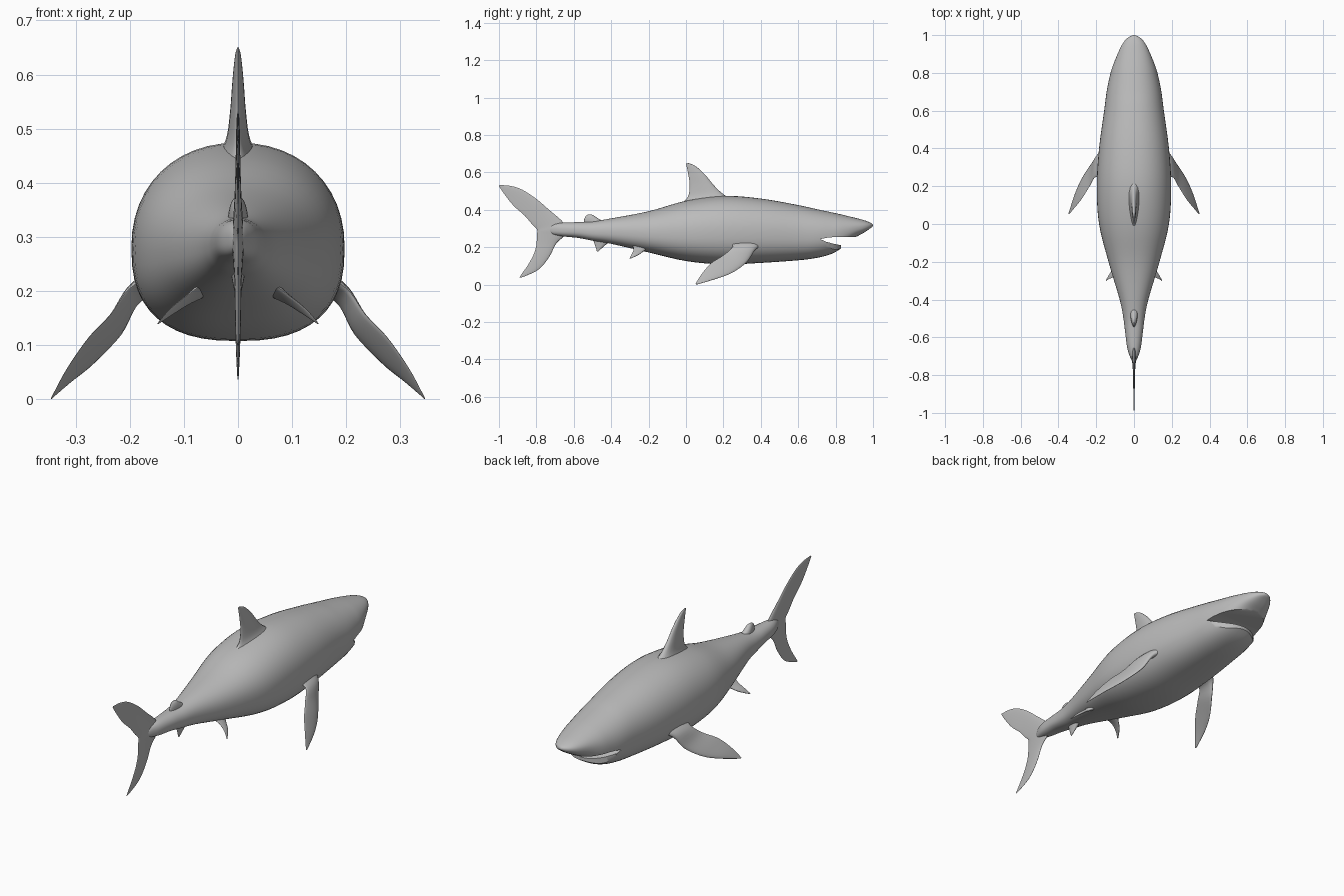
import bpy, bmesh, math
from mathutils import Vector

grey = bpy.data.materials.new("shark grey")
grey.diffuse_color = (0.5, 0.5, 0.5, 1)


def spline(rows, steps):
    """Catmull-Rom interpolation of equally long tuples."""
    out = []
    n = len(rows)
    for i in range(n - 1):
        p = [rows[max(i - 1, 0)], rows[i], rows[i + 1], rows[min(i + 2, n - 1)]]
        for s in range(steps):
            t = s / steps
            out.append([0.5 * (2 * b + (c - a) * t + (2 * a - 5 * b + 4 * c - d) * t * t
                               + (3 * b - a - 3 * c + d) * t ** 3)
                        for a, b, c, d in zip(*p)])
    out.append(list(rows[-1]))
    return out


def loft(name, rings):
    """Skin closed rings of points and cap both ends."""
    bm = bmesh.new()
    loops = [[bm.verts.new(p) for p in r] for r in rings]
    n = len(loops[0])
    for a, b in zip(loops, loops[1:]):
        for i in range(n):
            j = (i + 1) % n
            bm.faces.new((a[i], a[j], b[j], b[i]))
    bm.faces.new(loops[0])
    bm.faces.new(loops[-1])
    bmesh.ops.recalc_face_normals(bm, faces=bm.faces)
    me = bpy.data.meshes.new(name)
    bm.to_mesh(me)
    bm.free()
    me.materials.append(grey)
    ob = bpy.data.objects.new(name, me)
    bpy.context.collection.objects.link(ob)
    return ob


def activate(ob):
    bpy.ops.object.select_all(action='DESELECT')
    ob.select_set(True)
    bpy.context.view_layer.objects.active = ob


def smooth(ob, angle=50):
    activate(ob)
    bpy.ops.object.shade_smooth_by_angle(angle=math.radians(angle))


def fin(name, stations, side=1):
    """Stations: leading edge xyz, trailing edge xyz, half thickness."""
    rows = spline(stations, 5)
    chord = sum((Vector(r[0:3]) - Vector(r[3:6]) for r in rows), Vector())
    span = Vector(rows[-1][0:3]) - Vector(rows[0][0:3])
    normal = chord.cross(span).normalized()
    rings = []
    for r in rows:
        lead, trail, thick = Vector(r[0:3]), Vector(r[3:6]), max(r[6], 0.0005)
        ring = []
        for k in range(20):
            a = math.tau * k / 20
            u = (1 + math.cos(a)) / 2
            p = trail.lerp(lead, u) + normal * thick * math.sin(a) * (0.55 + 0.65 * u)
            ring.append((p.x * side, p.y, p.z))
        rings.append(ring)
    smooth(loft(name, rings), 70)


def median_fin(name, stations):
    """Fin on the centre plane: leading y z, trailing y z, half thickness."""
    fin(name, [(0, a, b, 0, c, d, t) for a, b, c, d, t in stations])


# body: y, half width, top z, bottom z
body_stations = [
    (-0.74, 0.003, 0.302, 0.285), (-0.71, 0.018, 0.322, 0.268), (-0.66, 0.035, 0.331, 0.258),
    (-0.58, 0.046, 0.334, 0.25), (-0.5, 0.056, 0.338, 0.235), (-0.4, 0.076, 0.354, 0.218),
    (-0.2, 0.135, 0.392, 0.172), (0.0, 0.185, 0.448, 0.126), (0.2, 0.197, 0.474, 0.108),
    (0.4, 0.185, 0.46, 0.116), (0.6, 0.158, 0.425, 0.13), (0.7, 0.145, 0.403, 0.143),
    (0.775, 0.13, 0.387, 0.163), (0.83, 0.115, 0.375, 0.194), (0.9, 0.087, 0.358, 0.248),
    (0.95, 0.063, 0.345, 0.277), (0.98, 0.04, 0.334, 0.297), (0.995, 0.018, 0.326, 0.308),
    (1.0, 0.002, 0.319, 0.316)]


def body_ring(y, w, top, bottom):
    mid = bottom + (top - bottom) * 0.47
    ring = []
    for k in range(48):
        a = math.tau * k / 48
        c, s = math.cos(a), math.sin(a)
        e = 2 / 2.15 if s > 0 else 2 / 2.5
        h = top - mid if s > 0 else mid - bottom
        ring.append((w * math.copysign(abs(c) ** e, c), y,
                     mid + h * math.copysign(abs(s) ** e, s)))
    return ring


body = loft("body", [body_ring(*r) for r in spline(body_stations, 5)])

# mouth: a side slot, then a rounded front for the lower jaw
slot = [(0.718, 0.243), (0.75, 0.25), (0.79, 0.254), (0.92, 0.256), (0.92, 0.15),
        (0.84, 0.15), (0.84, 0.208), (0.79, 0.218), (0.75, 0.229)]
slot_cutter = loft("mouth_slot_cutter", [[(x, y, z) for y, z in slot] for x in (-0.3, 0.3)])
jaw = [(x / 100, 0.83 - 5 * (x / 100) ** 2) for x in range(-13, 14)]
jaw = [(-0.3, 0.745)] + jaw + [(0.3, 0.745), (0.3, 0.91), (-0.3, 0.91)]
jaw_cutter = loft("jaw_front_cutter", [[(x, y, z) for x, y in jaw] for z in (0.05, 0.237)])
for cutter in (slot_cutter, jaw_cutter):
    cutter.hide_render = True
    mod = body.modifiers.new("mouth", 'BOOLEAN')
    mod.operation = 'DIFFERENCE'
    mod.solver = 'EXACT'
    mod.object = cutter
    activate(body)
    bpy.ops.object.modifier_apply(modifier=mod.name)
    bpy.data.objects.remove(cutter)
smooth(body, 40)

# fins on the centre plane
median_fin("dorsal_fin", [
    (0.26, 0.445, -0.03, 0.43, 0.045), (0.195, 0.487, 0.01, 0.47, 0.024),
    (0.15, 0.53, 0.02, 0.53, 0.016), (0.10, 0.59, 0.012, 0.59, 0.011),
    (0.05, 0.634, 0.003, 0.634, 0.006), (0.012, 0.65, 0.0, 0.647, 0.002)])
median_fin("tail_fin", [
    (-0.997, 0.532, -1.0, 0.526, 0.001), (-0.94, 0.528, -0.965, 0.475, 0.003),
    (-0.877, 0.508, -0.92, 0.42, 0.004), (-0.80, 0.458, -0.862, 0.368, 0.005),
    (-0.73, 0.398, -0.825, 0.325, 0.007), (-0.66, 0.337, -0.80, 0.30, 0.01),
    (-0.64, 0.295, -0.795, 0.285, 0.012), (-0.655, 0.257, -0.797, 0.265, 0.01),
    (-0.695, 0.218, -0.80, 0.21, 0.007), (-0.73, 0.15, -0.815, 0.16, 0.006),
    (-0.785, 0.083, -0.845, 0.105, 0.004), (-0.86, 0.045, -0.875, 0.062, 0.002),
    (-0.888, 0.037, -0.89, 0.04, 0.001)])
median_fin("second_dorsal_fin", [
    (-0.43, 0.33, -0.545, 0.32, 0.022), (-0.475, 0.357, -0.545, 0.347, 0.017),
    (-0.492, 0.369, -0.536, 0.366, 0.011), (-0.505, 0.375, -0.525, 0.374, 0.003)])
median_fin("anal_fin", [
    (-0.40, 0.235, -0.5, 0.25, 0.016), (-0.435, 0.208, -0.486, 0.21, 0.009),
    (-0.455, 0.19, -0.48, 0.19, 0.005), (-0.468, 0.177, -0.476, 0.177, 0.002)])

# paired fins
for label, side in (("right", 1), ("left", -1)):
    fin(label + "_pectoral_fin", [
        (0.14, 0.41, 0.21, 0.14, 0.22, 0.24, 0.035), (0.188, 0.37, 0.185, 0.2, 0.25, 0.205, 0.017),
        (0.22, 0.325, 0.12, 0.235, 0.2, 0.157, 0.011), (0.27, 0.25, 0.065, 0.275, 0.135, 0.115, 0.008),
        (0.31, 0.165, 0.032, 0.315, 0.085, 0.058, 0.005), (0.345, 0.06, 0.001, 0.345, 0.05, 0.003, 0.001)],
        side)
    fin(label + "_pelvic_fin", [
        (0.05, -0.19, 0.205, 0.05, -0.30, 0.225, 0.018), (0.09, -0.225, 0.18, 0.09, -0.28, 0.195, 0.008),
        (0.12, -0.252, 0.16, 0.125, -0.288, 0.167, 0.005), (0.148, -0.296, 0.139, 0.148, -0.302, 0.141, 0.001)],
        side)
